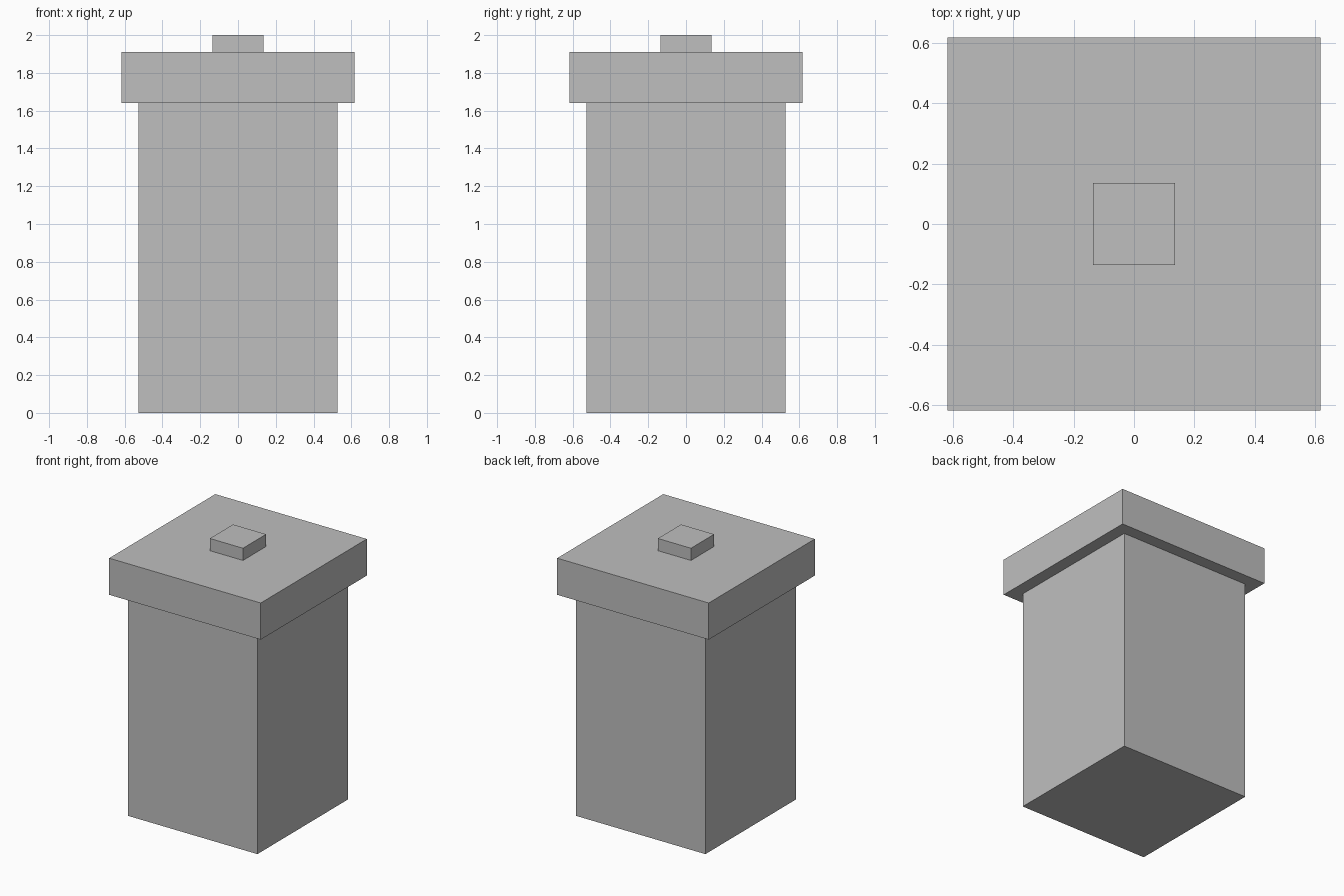
import bpy

# Remove the default cube
old = bpy.data.objects.get("Cube")
if old:
    bpy.data.objects.remove(old, do_unlink=True)

# Single flat grey
grey = bpy.data.materials.new("plain_grey")
grey.use_nodes = True
colour = (0.52, 0.52, 0.52, 1.0)
grey.diffuse_color = colour
grey.node_tree.nodes["Principled BSDF"].inputs["Base Color"].default_value = colour


def block(name, width, bottom, top):
    """Square block centred on the z axis, spanning bottom to top."""
    bpy.ops.mesh.primitive_cube_add(size=1, location=(0, 0, (bottom + top) / 2))
    obj = bpy.context.object
    obj.name = name
    obj.scale = (width, width, top - bottom)
    bpy.ops.object.transform_apply(location=False, rotation=False, scale=True)
    obj.data.materials.append(grey)
    return obj


# Bin body, overhanging lid and lid knob
block("body", 1.055, 0.0, 1.64)
block("lid", 1.236, 1.64, 1.91)
block("knob", 0.27, 1.91, 2.0)
